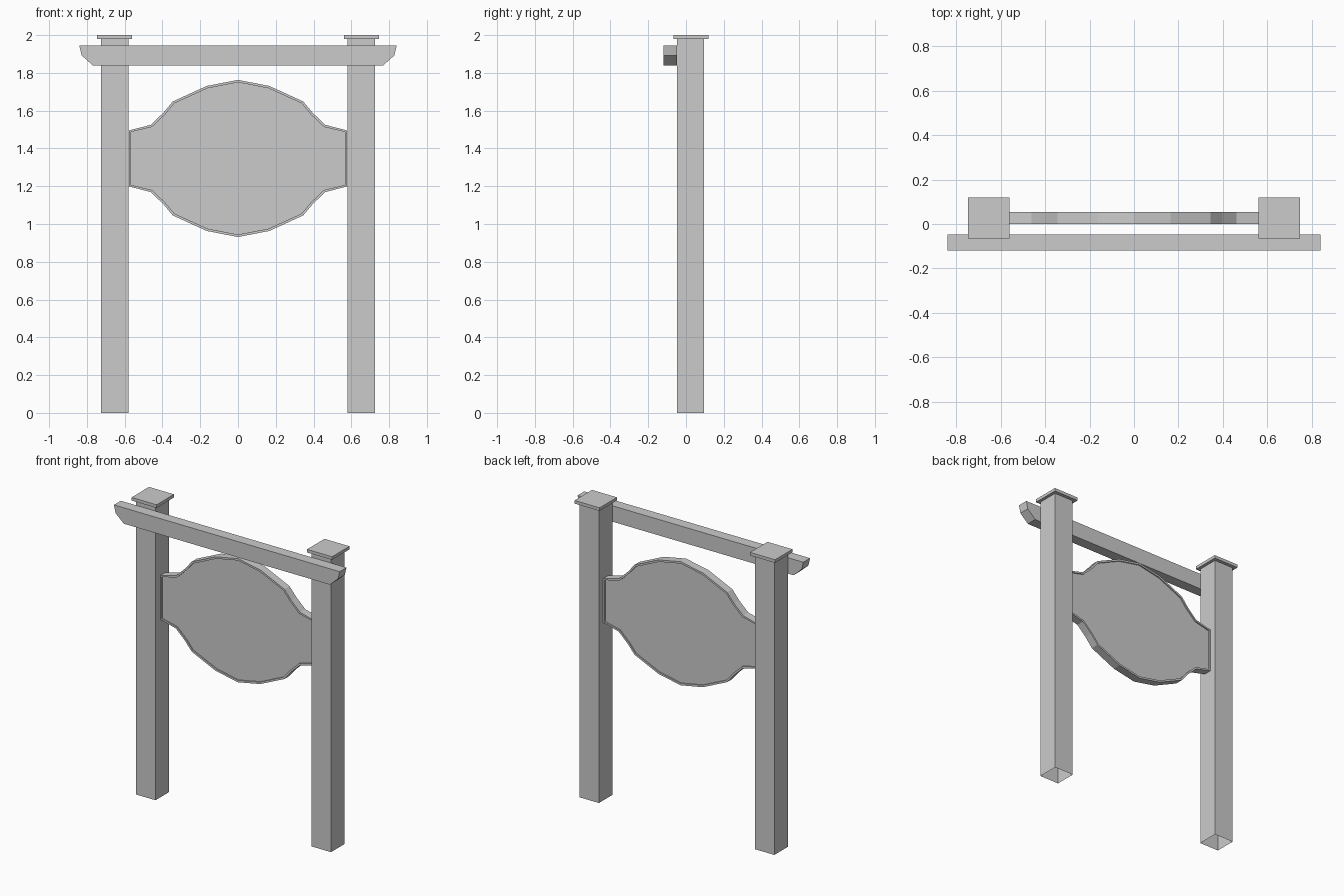
import bpy, bmesh

if "Cube" in bpy.data.objects:
    bpy.data.objects.remove(bpy.data.objects["Cube"])

mat = bpy.data.materials.new("plain grey")
mat.diffuse_color = (0.6, 0.6, 0.6, 1)
mat.use_nodes = True
mat.node_tree.nodes["Principled BSDF"].inputs["Base Color"].default_value = mat.diffuse_color


def finish(name, bm):
    bmesh.ops.recalc_face_normals(bm, faces=bm.faces)
    me = bpy.data.meshes.new(name)
    bm.to_mesh(me)
    bm.free()
    me.materials.append(mat)
    ob = bpy.data.objects.new(name, me)
    bpy.context.collection.objects.link(ob)
    return ob


def box(name, x0, x1, y0, y1, z0, z1, open_bottom=False):
    bm = extrude_profile([(x0, z0), (x1, z0), (x1, z1), (x0, z1)], y0, y1)
    bm.normal_update()
    if open_bottom:
        low = [f for f in bm.faces if all(v.co.z < z0 + 1e-5 for v in f.verts)]
        bmesh.ops.delete(bm, geom=low, context='FACES_ONLY')
    return finish(name, bm)


def extrude_profile(pts, y0, y1):
    """Closed x-z outline, made solid between y0 and y1."""
    bm = bmesh.new()
    front = bm.faces.new([bm.verts.new((x, y0, z)) for x, z in pts])
    ext = bmesh.ops.extrude_face_region(bm, geom=[front], use_keep_orig=True)
    for v in ext["geom"]:
        if isinstance(v, bmesh.types.BMVert):
            v.co.y = y1
    bmesh.ops.recalc_face_normals(bm, faces=bm.faces)
    return bm


# Posts (hollow at the foot) with flat caps
for side, c in (("left", -0.653), ("right", 0.653)):
    box(side + "_post", c - 0.072, c + 0.072, -0.047, 0.096, 0, 1.979, True)
    box(side + "_post_cap", c - 0.093, c + 0.093, -0.066, 0.119, 1.979, 2.0)

# Crossbeam with chamfered ends, on the front of the posts
half = [(0.767, 1.838), (0.828, 1.893), (0.84, 1.945)]
beam = half + [(-x, z) for x, z in reversed(half)]
finish("crossbeam", extrude_profile(beam, -0.119, -0.047))

# Sign board: one quadrant of the outline, mirrored both ways
CZ = 1.347
quad = [(0.578, 0.148), (0.462, 0.178), (0.395, 0.242), (0.345, 0.302), (0.165, 0.384)]
top = quad + [(0, 0.416)] + [(-x, z) for x, z in reversed(quad)]
outline = top + [(-x, -z) for x, z in top]
bm = extrude_profile([(x, CZ + z) for x, z in outline], 0.0, 0.055)
# Recessed panel inside a thin raised rim, on both faces
panels = [f for f in bm.faces if len(f.verts) > 4]
bmesh.ops.inset_individual(bm, faces=panels, thickness=0.013)
for f in panels:
    d = 0.008 if f.calc_center_median().y < 0.02 else -0.008
    ext = bmesh.ops.extrude_discrete_faces(bm, faces=[f])["faces"]
    for v in ext[0].verts:
        v.co.y += d
finish("sign_board", bm)
